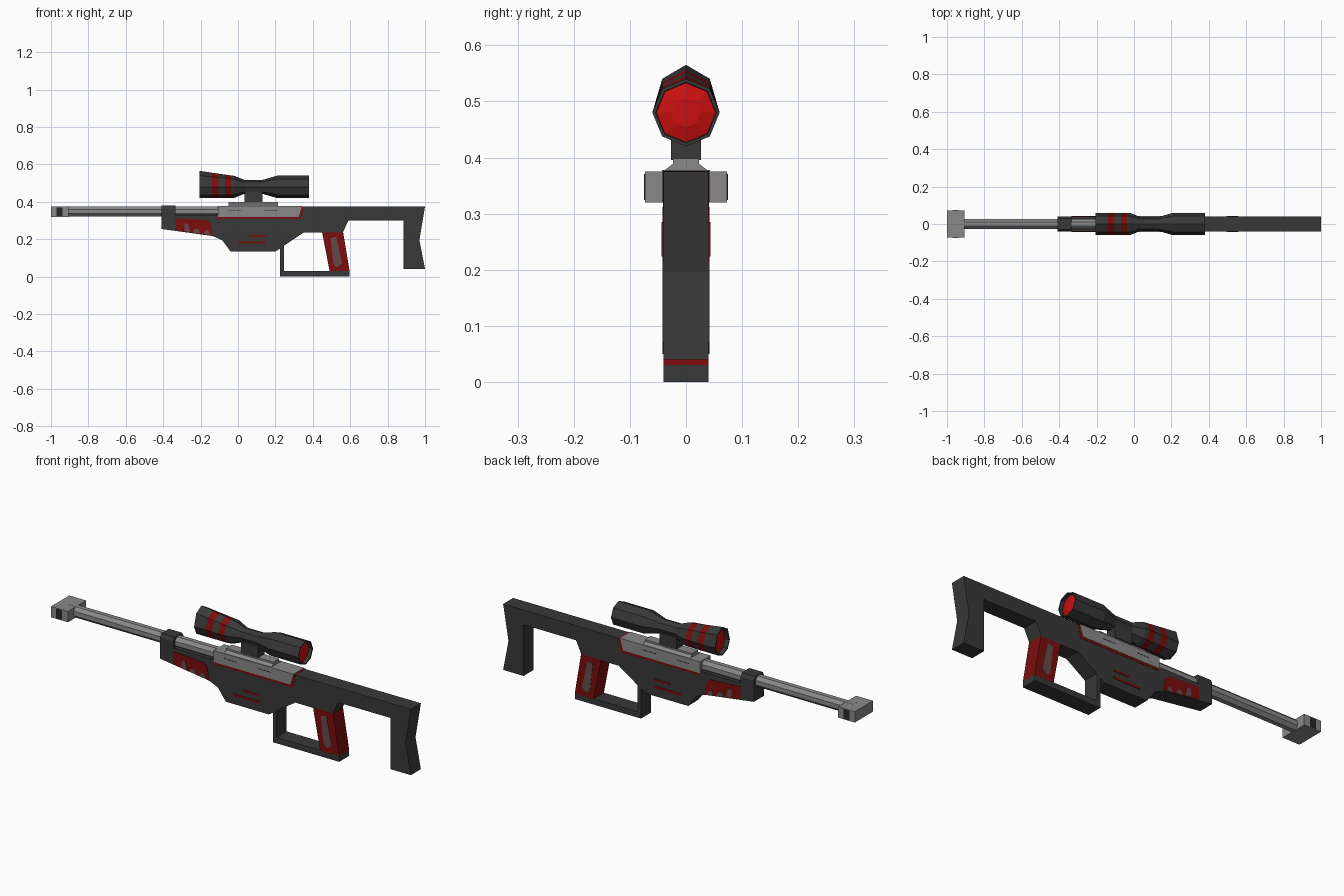
import bpy, bmesh, math

if "Cube" in bpy.data.objects:
    bpy.data.objects.remove(bpy.data.objects["Cube"])


def material(name, rgb):
    m = bpy.data.materials.new(name)
    m.diffuse_color = (*rgb, 1)
    m.use_nodes = True
    m.node_tree.nodes["Principled BSDF"].inputs["Base Color"].default_value = m.diffuse_color
    return m


DARK = material("dark_grey", (0.04, 0.04, 0.04))
GREY = material("metal_grey", (0.25, 0.25, 0.25))
RED = material("deep_red", (0.2, 0.004, 0.004))
LENS = material("lens_red", (0.58, 0.005, 0.005))
SLOT = material("dusty_red_grey", (0.13, 0.07, 0.07))
BLACK = material("vent_black", (0.02, 0.02, 0.02))


def finish(name, bm, *mats):
    bmesh.ops.recalc_face_normals(bm, faces=bm.faces)
    mesh = bpy.data.meshes.new(name)
    bm.to_mesh(mesh)
    bm.free()
    for m in mats:
        mesh.materials.append(m)
    obj = bpy.data.objects.new(name, mesh)
    bpy.context.collection.objects.link(obj)
    return obj


def sweep(bm, pts, place, a, b):
    """Solid with outline pts, extruded from depth a to depth b."""
    lo = [bm.verts.new(place(p, a)) for p in pts]
    hi = [bm.verts.new(place(p, b)) for p in pts]
    bm.faces.new(lo)
    bm.faces.new(hi[::-1])
    n = len(pts)
    for i in range(n):
        j = (i + 1) % n
        bm.faces.new((lo[i], hi[i], hi[j], lo[j]))


def side(p, d):
    return (p[0], d, p[1])


def along(p, d):
    return (d, p[0], p[1])


def prism(name, pts, half, mat):
    """Side outline (x, z) extruded across the width."""
    bm = bmesh.new()
    sweep(bm, pts, side, -half, half)
    return finish(name, bm, mat)


def bar(name, pts, x0, x1, mat):
    """Cross-section (y, z) extruded along the length."""
    bm = bmesh.new()
    sweep(bm, pts, along, x0, x1)
    return finish(name, bm, mat)


def plates(name, outlines, mat, inner=0.036, outer=0.042):
    """Thin matching plates on both flanks."""
    bm = bmesh.new()
    for pts in outlines:
        for s in (-1, 1):
            sweep(bm, pts, side, s * inner, s * outer)
    return finish(name, bm, mat)


def rect(x0, x1, z0, z1):
    return [(x0, z0), (x1, z0), (x1, z1), (x0, z1)]


# Body, stock and trigger guard in one outline
prism("body_and_stock", [
    (-.41, .33), (-.105, .33), (-.105, .375), (1, .375), (.97, .195), (1, .04),
    (.885, .04), (.885, .3), (.59, .3), (.56, .235), (.35, .235), (.245, .165),
    (.245, .03), (.597, .03), (.597, 0), (.225, 0), (.225, .15), (.2, .135),
    (-.04, .135), (-.085, .195), (-.135, .217), (-.41, .255)], .04, DARK)

# Band around the barrel at the front of the body
bar("barrel_band", [(-.04, .325), (-.04, .362), (-.03, .38), (.03, .38),
                    (.04, .362), (.04, .325)], -.41, -.335, DARK)

# Octagonal barrel and muzzle block
r = .0275 / math.cos(math.pi / 8)
octagon = [(r * math.cos((k + .5) * math.pi / 4),
            .348 + r * math.sin((k + .5) * math.pi / 4)) for k in range(8)]
bar("barrel", octagon, -.95, -.1, GREY)
prism("muzzle_brake", rect(-1, -.905, .32, .375), .073, GREY)
plates("muzzle_vents", [rect(-.97, -.937, .324, .371)], BLACK, .07, .0745)

# Receiver cover with its red lower edge, and the sight rail on top
prism("receiver_trim", [(-.107, .308), (.338, .308), (.352, .376),
                        (-.107, .376)], .0412, RED)
prism("receiver_cover", [(-.108, .32), (.325, .32), (.342, .378),
                         (-.108, .378)], .0425, GREY)
plates("receiver_slits", [rect(-.05, .02, .351, .355), rect(.14, .215, .351, .355)],
       DARK, .04, .043)
bar("sight_rail", [(-.04, .376), (-.023, .389), (-.023, .398),
                   (.023, .398), (.023, .389), (.04, .376)], -.05, .215, GREY)
prism("sight_mount", rect(.035, .13, .396, .46), .027, DARK)

# Red grip with inlay
prism("grip", [(.45, .237), (.562, .237), (.597, .029), (.49, .029)], .0402, RED)
plates("grip_inlay", [[(.495, .205), (.525, .215), (.556, .07), (.53, .05),
                       (.51, .07)]], SLOT)

# Red forend panel with three slots
plates("forend_panel", [[(-.335, .312), (-.165, .302), (-.145, .285),
                         (-.133, .22), (-.335, .248)]], RED)
plates("forend_slots", [
    [(-.285, .285), (-.268, .285), (-.255, .24), (-.287, .244)],
    [(-.235, .255), (-.215, .255), (-.2, .231), (-.24, .236)],
    [(-.175, .248), (-.16, .248), (-.147, .224), (-.183, .229)]], SLOT, .04, .0435)

# Plain red slits on the body flank
plates("body_slits", [rect(.06, .15, .213, .223), rect(0, .15, .176, .188)], RED)

# Scope: eight-sided rings (x, radius, material of the section that follows)
rings = [(-.19, .026, 2), (-.183, .053, 0), (-.205, .054, 0), (-.205, .06, 0),
         (-.14, .06, 1), (-.105, .06, 0), (-.07, .06, 1), (-.037, .06, 0),
         (-.02, .059, 0), (.035, .037, 0), (.13, .037, 0), (.21, .06, 0),
         (.38, .06, 0), (.38, .054, 0), (.362, .053, 2), (.37, .026, 2)]
bm = bmesh.new()
loops = []
for x, rad, _ in rings:
    lift = 1 + .42 * min(1, max(0, (-.03 - x) / .175))  # raised front hood
    loop = []
    for k in range(8):
        y, z = math.sin(k * math.pi / 4), math.cos(k * math.pi / 4)
        loop.append(bm.verts.new((x, rad * y, .48 + rad * z * (lift if z > 0 else 1))))
    loops.append(loop)
for i in range(len(rings) - 1):
    for k in range(8):
        j = (k + 1) % 8
        f = bm.faces.new((loops[i][k], loops[i][j], loops[i + 1][j], loops[i + 1][k]))
        f.material_index = rings[i][2]
for loop in (loops[0], loops[-1]):
    bm.faces.new(loop).material_index = 2
finish("scope", bm, DARK, RED, LENS)
